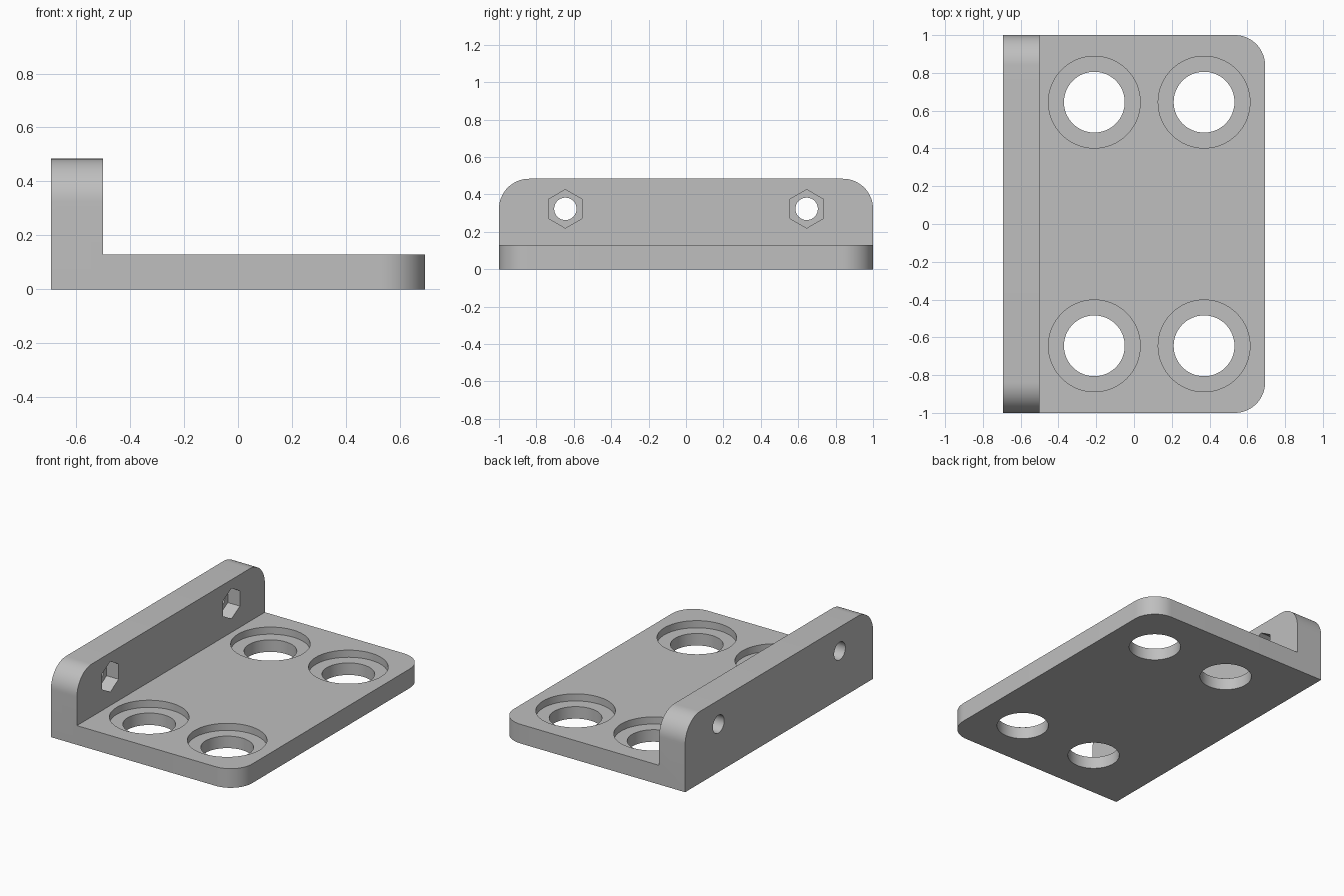
import bpy, bmesh, math
from mathutils import Matrix, Vector

if "Cube" in bpy.data.objects:
    bpy.data.objects.remove(bpy.data.objects["Cube"], do_unlink=True)

# Main dimensions
HX, HY = 0.694, 1.0            # half width and half length
BASE, HEIGHT = 0.129, 0.484    # plate thickness and wall height
WALL = HX - 0.194              # inner wall face sits at x = -WALL
CORNER = 0.161
BORE_DEPTH, NUT_DEPTH = 0.048, 0.09

metal = bpy.data.materials.new("plain_grey")
metal.use_nodes = True
metal.diffuse_color = (0.52, 0.52, 0.52, 1)
metal.node_tree.nodes["Principled BSDF"].inputs["Base Color"].default_value = (0.52, 0.52, 0.52, 1)


def add_object(name, bm):
    bmesh.ops.recalc_face_normals(bm, faces=bm.faces)
    mesh = bpy.data.meshes.new(name)
    bm.to_mesh(mesh)
    bm.free()
    mesh.materials.append(metal)
    obj = bpy.data.objects.new(name, mesh)
    bpy.context.collection.objects.link(obj)
    return obj


def slab(name, near, far, place, thickness):
    """Extrude an outline spanning near..far, with both far corners rounded."""
    steps = 16
    outline = [(near, -HY)]
    for side, order in ((-1, range(steps + 1)), (1, range(steps, -1, -1))):
        for i in order:
            a = math.pi / 2 * (1 - i / steps)
            outline.append((far - CORNER + CORNER * math.cos(a),
                            side * (HY - CORNER + CORNER * math.sin(a))))
    outline.append((near, HY))
    bm = bmesh.new()
    face = bm.faces.new([bm.verts.new(place(u, v)) for u, v in outline])
    moved = bmesh.ops.extrude_face_region(bm, geom=[face])["geom"]
    bmesh.ops.translate(bm, vec=thickness,
                        verts=[e for e in moved if isinstance(e, bmesh.types.BMVert)])
    return add_object(name, bm)


def cutter(name, sides, radius, start, end):
    """Prism running from start to end along one axis."""
    start, end = Vector(start), Vector(end)
    bm = bmesh.new()
    bmesh.ops.create_cone(bm, cap_ends=True, segments=sides, radius1=radius,
                          radius2=radius, depth=(end - start).length)
    turn = Matrix.Rotation(math.pi / 2, 4, 'Y') if start.x != end.x else Matrix()
    if sides == 6:
        # Keep a hexagon corner pointing upward
        along = [(turn @ v.co).z for v in bm.verts]
        if max(along) < radius * 0.99:
            turn = turn @ Matrix.Rotation(math.pi / 6, 4, 'Z')
    bm.transform(Matrix.Translation((start + end) / 2) @ turn)
    obj = add_object(name, bm)
    obj.hide_render = True
    return obj


def combine(target, tool, operation):
    mod = target.modifiers.new(operation.title(), 'BOOLEAN')
    mod.operation, mod.solver, mod.object = operation, 'EXACT', tool
    bpy.context.view_layer.objects.active = target
    bpy.ops.object.modifier_apply(modifier=mod.name)
    bpy.data.objects.remove(tool, do_unlink=True)


# Base plate and upright wall joined into one bracket
bracket = slab("bracket", -WALL, HX, lambda u, v: (u, v, 0), (0, 0, BASE))
wall = slab("upright_wall", 0, HEIGHT, lambda u, v: (-HX, v, u), (HX - WALL, 0, 0))
combine(bracket, wall, 'UNION')

for y in (-0.645, 0.645):
    # Counterbored holes through the plate
    for x in (-0.21, 0.371):
        combine(bracket, cutter("through_hole", 64, 0.161, (x, y, -0.1), (x, y, 0.3)), 'DIFFERENCE')
        combine(bracket, cutter("counterbore", 64, 0.243, (x, y, BASE - BORE_DEPTH), (x, y, 0.3)), 'DIFFERENCE')
    # Screw holes with hexagonal nut pockets in the wall
    z = 0.323
    combine(bracket, cutter("screw_hole", 32, 0.06, (-0.8, y, z), (-0.4, y, z)), 'DIFFERENCE')
    combine(bracket, cutter("nut_pocket", 6, 0.103, (-WALL - NUT_DEPTH, y, z), (-0.4, y, z)), 'DIFFERENCE')

# Smooth the rounded corners and bores, keep the edges crisp
bpy.ops.object.select_all(action='DESELECT')
bracket.select_set(True)
bpy.context.view_layer.objects.active = bracket
bpy.ops.object.shade_smooth_by_angle(angle=math.radians(30))
